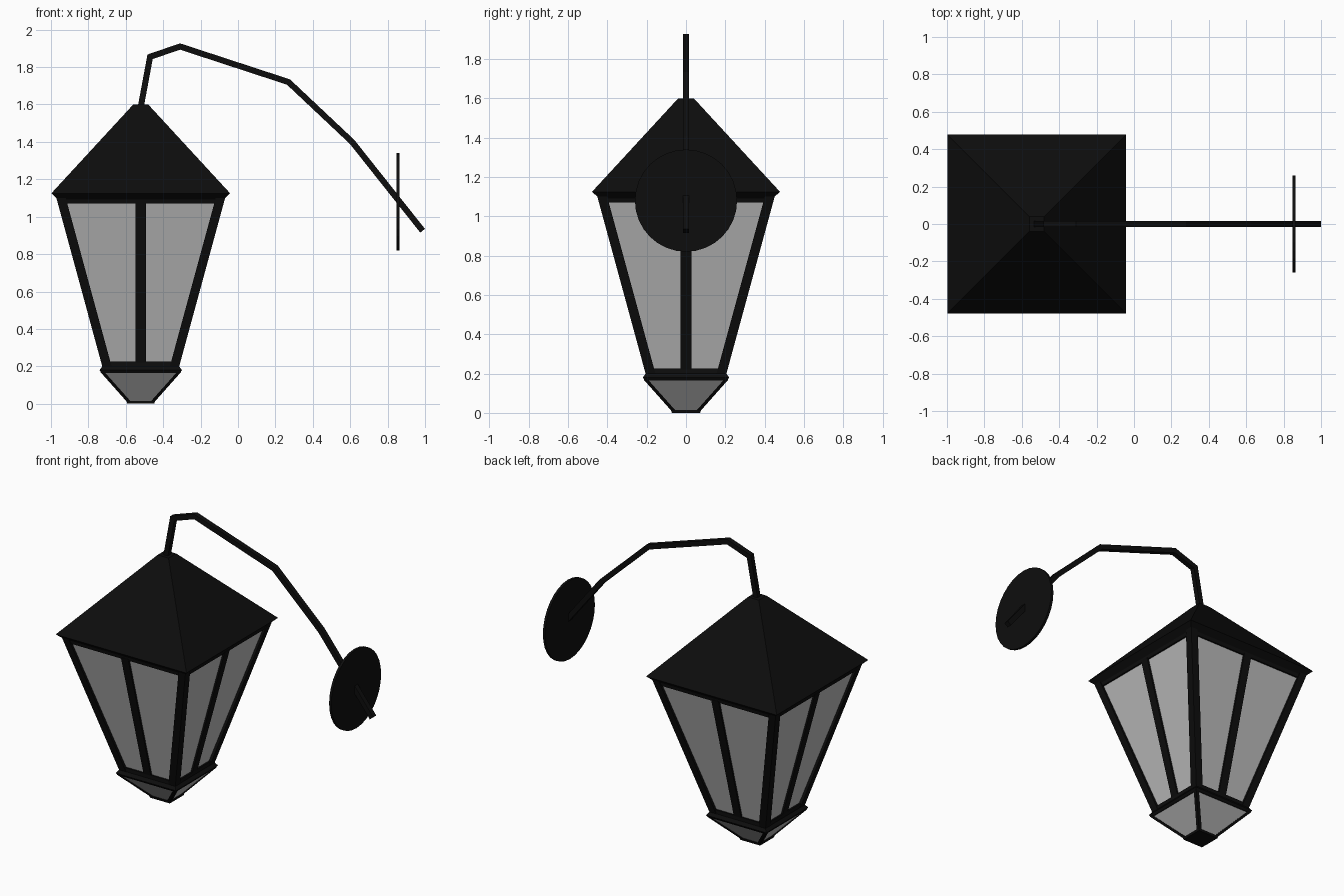
import bpy, bmesh, math
from mathutils import Vector

if "Cube" in bpy.data.objects:
    bpy.data.objects.remove(bpy.data.objects["Cube"])

CX = -0.52  # lantern axis


def material(name, rgb):
    m = bpy.data.materials.new(name)
    m.diffuse_color = (*rgb, 1)
    m.use_nodes = True
    m.node_tree.nodes["Principled BSDF"].inputs["Base Color"].default_value = m.diffuse_color
    return m


BLACK = material("black metal", (0.004, 0.004, 0.004))
GLASS = material("grey glass", (0.5, 0.5, 0.5))


def loft(name, rings, mat):
    """Skin a list of equal-sized rings and cap both ends."""
    bm = bmesh.new()
    vs = [[bm.verts.new(p) for p in r] for r in rings]
    n = len(rings[0])
    for a, b in zip(vs, vs[1:]):
        for i in range(n):
            j = (i + 1) % n
            bm.faces.new((a[i], a[j], b[j], b[i]))
    bm.faces.new(vs[0][::-1])
    bm.faces.new(vs[-1])
    bmesh.ops.recalc_face_normals(bm, faces=bm.faces)
    me = bpy.data.meshes.new(name)
    bm.to_mesh(me)
    bm.free()
    me.materials.append(mat)
    ob = bpy.data.objects.new(name, me)
    bpy.context.collection.objects.link(ob)
    return ob


def rect(x, y, z, hx, hy):
    return [(CX + x + sx * hx, y + sy * hy, z)
            for sx, sy in ((-1, -1), (1, -1), (1, 1), (-1, 1))]


def tower(name, profile, mat):
    """Square stack from (half width, z) pairs."""
    return loft(name, [rect(0, 0, z, h, h) for h, z in profile], mat)


def bar(name, low, high, hx, hy):
    """Slanted bar between two (x, y, z) points with level ends."""
    return loft(name, [rect(*low, hx, hy), rect(*high, hx, hy)], BLACK)


# Roof and rims
tower("roof", [(0.44, 1.09), (0.478, 1.125), (0.04, 1.60)], BLACK)
tower("top_rim", [(0.437, 1.07), (0.444, 1.10)], BLACK)
tower("bottom_rim", [(0.21, 0.165), (0.22, 0.18), (0.205, 0.20), (0.205, 0.225)], BLACK)

# Glass body and lower glass cup
tower("glass_body", [(0.187, 0.20), (0.43, 1.08)], GLASS)
tower("glass_cup", [(0.066, 0.012), (0.21, 0.17)], GLASS)
tower("base_plate", [(0.072, 0.0), (0.076, 0.014)], BLACK)

# Corner posts and cup edges
for sx in (-1, 1):
    for sy in (-1, 1):
        bar("corner_post", (sx * 0.178, sy * 0.178, 0.19),
            (sx * 0.426, sy * 0.426, 1.10), 0.025, 0.025)
        bar("cup_edge", (sx * 0.061, sy * 0.061, 0.008),
            (sx * 0.205, sy * 0.205, 0.17), 0.011, 0.011)

# Middle glazing bar on each side
for dx, dy in ((1, 0), (-1, 0), (0, 1), (0, -1)):
    bar("glazing_bar", (dx * 0.187, dy * 0.187, 0.20),
        (dx * 0.43, dy * 0.43, 1.08),
        0.012 if dx else 0.027, 0.012 if dy else 0.027)

# Bent arm with a square section, mitred at the joints
path = [Vector(p) for p in ((-0.523, 1.57), (-0.47, 1.855), (-0.31, 1.91),
                            (0.27, 1.72), (0.61, 1.40), (0.987, 0.925))]
R = 0.016
dirs = [(b - a).normalized() for a, b in zip(path, path[1:])]
rings = []
for i, p in enumerate(path):
    d0, d1 = dirs[max(i - 1, 0)], dirs[min(i, len(dirs) - 1)]
    t = (d0 + d1).normalized()
    n = Vector((-t.y, t.x)) * (R / t.dot(d1))
    rings.append([(p.x + s * n.x, y, p.y + s * n.y)
                  for s, y in ((-1, -R), (1, -R), (1, R), (-1, R))])
loft("arm", rings, BLACK)

# Round wall plate
loft("wall_plate",
     [[(x, 0.26 * math.cos(a), 1.08 + 0.26 * math.sin(a))
       for a in (2 * math.pi * k / 32 for k in range(32))]
      for x in (0.848, 0.864)], BLACK)
